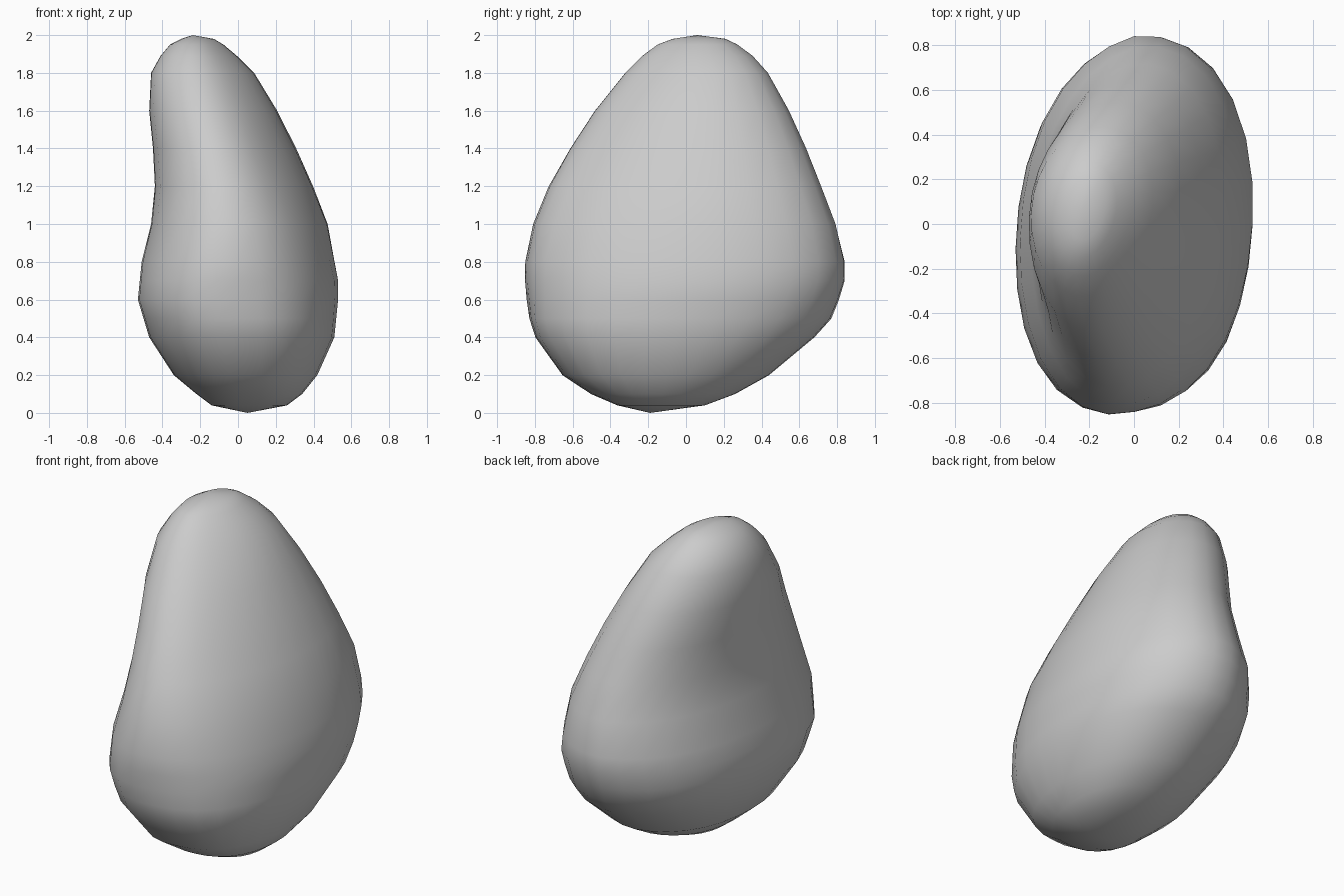
import bpy
import bmesh
import math

SIDES = 28

# Outline of the stone: height, then its limits in x and in y
LEVELS = [
    (0.04, -.14, .26, -.36, .1),
    (0.1, -.22, .34, -.5, .26),
    (0.2, -.34, .42, -.65, .44),
    (0.4, -.47, .51, -.79, .68),
    (0.5, -.5, .52, -.82, .77),
    (0.6, -.53, .53, -.83, .81),
    (0.7, -.52, .53, -.84, .84),
    (0.8, -.51, .51, -.84, .84),
    (1.0, -.46, .47, -.8, .79),
    (1.2, -.44, .39, -.72, .71),
    (1.4, -.45, .3, -.61, .63),
    (1.6, -.47, .2, -.48, .54),
    (1.8, -.46, .08, -.32, .43),
    (1.89, -.41, -.01, -.23, .35),
    (1.95, -.36, -.08, -.15, .27),
    (1.98, -.3, -.13, -.07, .21),
]
BOTTOM = (.05, -.19, 0)
TOP = (-.24, .06, 2)


def remove_default_cube():
    cube = bpy.data.objects.get("Cube")
    if cube:
        bpy.data.objects.remove(cube, do_unlink=True)


def make_material(name, colour):
    material = bpy.data.materials.new(name)
    material.use_nodes = True
    material.diffuse_color = colour
    shader = material.node_tree.nodes["Principled BSDF"]
    shader.inputs["Base Color"].default_value = colour
    shader.inputs["Roughness"].default_value = 0.8
    return material


def make_ring(bm, height, x_min, x_max, y_min, y_max):
    """Oval section: squarer low down, drawn out along one diagonal higher up."""
    centre_x, radius_x = (x_min + x_max) / 2, (x_max - x_min) / 2
    centre_y, radius_y = (y_min + y_max) / 2, (y_max - y_min) / 2
    lean = 0.1 * max(0, 1 - abs(height - 0.6) / 0.8)
    rise = min(1, max(0, (height - 0.5) / 0.8))
    square = 0.035 * (1 - rise)
    skew = 0.02 + 0.08 * rise
    ring = []
    for i in range(SIDES):
        angle = math.tau * i / SIDES
        across, along = math.cos(angle), math.sin(angle)
        diagonal = math.sin(2 * angle)
        swell = 1 + square * diagonal ** 2 + skew * (0.75 + 0.35 * across) * diagonal
        x = centre_x + radius_x * across * swell
        y = centre_y + radius_y * along * swell - lean * max(0, -across)
        ring.append(bm.verts.new((x, y, height)))
    return ring


def close_end(bm, ring, tip):
    point = bm.verts.new(tip)
    for i, vert in enumerate(ring):
        bm.faces.new((vert, ring[(i + 1) % SIDES], point))


remove_default_cube()

# Stone body: stacked oval sections joined by quads, closed at both ends
bm = bmesh.new()
rings = [make_ring(bm, *level) for level in LEVELS]
for lower, upper in zip(rings, rings[1:]):
    for i in range(SIDES):
        j = (i + 1) % SIDES
        bm.faces.new((lower[i], lower[j], upper[j], upper[i]))
close_end(bm, rings[0], BOTTOM)
close_end(bm, rings[-1], TOP)
bmesh.ops.recalc_face_normals(bm, faces=bm.faces)
for face in bm.faces:
    face.smooth = True

mesh = bpy.data.meshes.new("stone")
bm.to_mesh(mesh)
bm.free()
mesh.materials.append(make_material("stone grey", (0.6, 0.6, 0.6, 1)))
stone = bpy.data.objects.new("stone", mesh)
bpy.context.collection.objects.link(stone)
